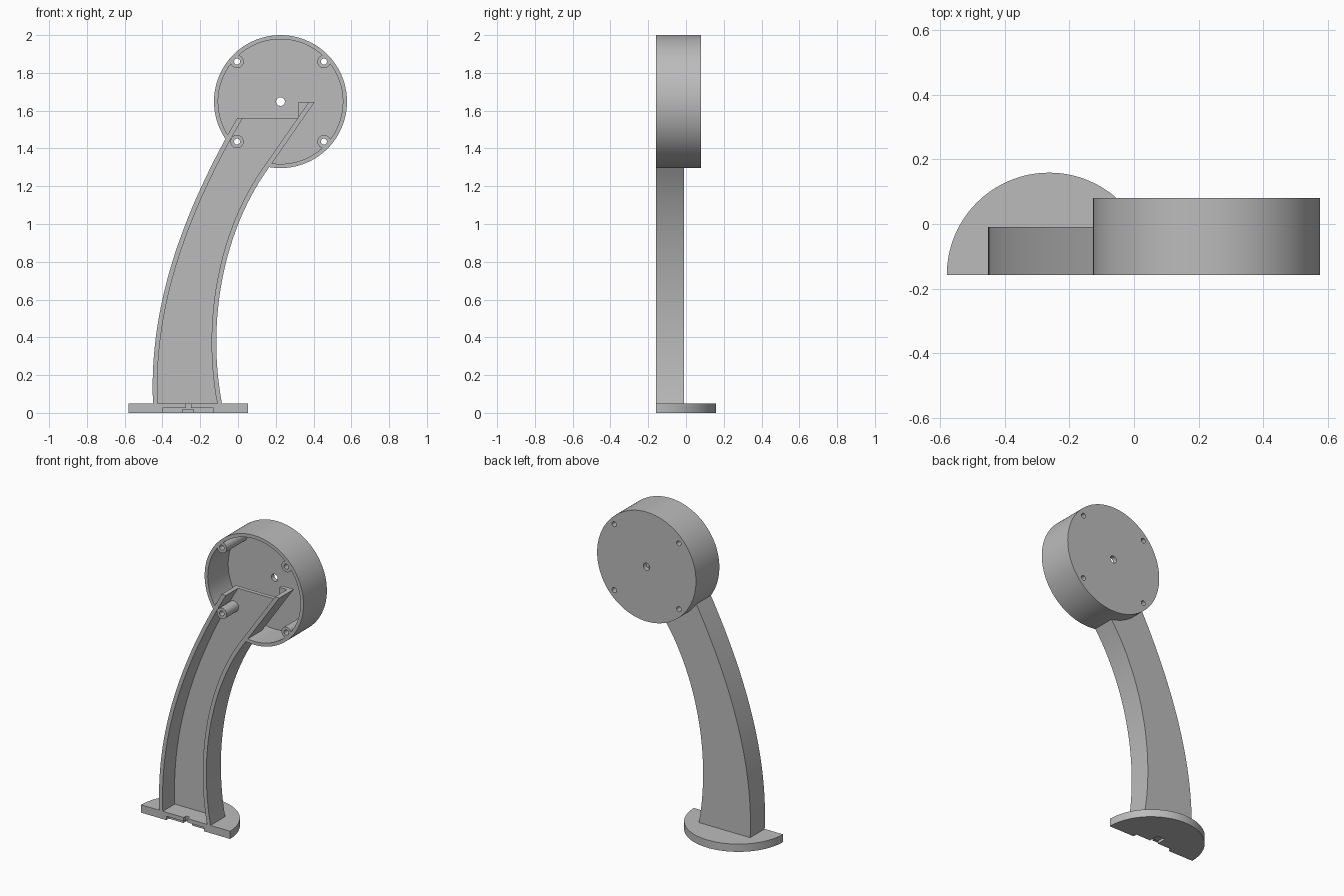
import bpy, bmesh, math
from mathutils import Vector
from mathutils.geometry import interpolate_bezier

if "Cube" in bpy.data.objects:
    bpy.data.objects.remove(bpy.data.objects["Cube"], do_unlink=True)

GREY = (0.5, 0.5, 0.5, 1)
mat = bpy.data.materials.new("plain grey")
mat.use_nodes = True
mat.diffuse_color = GREY
mat.node_tree.nodes["Principled BSDF"].inputs["Base Color"].default_value = GREY

FRONT, WALL = -0.158, 0.025
HUB = Vector((0.225, 1.648))
OPEN = FRONT - 0.05          # cutters start in front of the model


def prism(name, points, y0, y1):
    """Extrude an (x, z) outline from y0 to y1."""
    bm = bmesh.new()
    face = bm.faces.new([bm.verts.new((p[0], y0, p[1])) for p in points])
    new = bmesh.ops.extrude_face_region(bm, geom=[face])["geom"]
    moved = [v for v in new if isinstance(v, bmesh.types.BMVert)]
    bmesh.ops.translate(bm, verts=moved, vec=(0, y1 - y0, 0))
    bmesh.ops.recalc_face_normals(bm, faces=bm.faces)
    mesh = bpy.data.meshes.new(name)
    bm.to_mesh(mesh)
    bm.free()
    mesh.materials.append(mat)
    obj = bpy.data.objects.new(name, mesh)
    bpy.context.collection.objects.link(obj)
    return obj


def disc(name, centre, radius, y0, y1, sides=96):
    turns = [2 * math.pi * i / sides for i in range(sides)]
    return prism(name, [(centre[0] + radius * math.cos(a), centre[1] + radius * math.sin(a))
                        for a in turns], y0, y1)


def box(name, x0, x1, z0, z1, y0, y1):
    return prism(name, [(x0, z0), (x1, z0), (x1, z1), (x0, z1)], y0, y1)


def cut(obj, cutters):
    for c in cutters:
        c.hide_render = True
        mod = obj.modifiers.new("cut", "BOOLEAN")
        mod.operation, mod.solver, mod.object = "DIFFERENCE", "EXACT", c
        bpy.context.view_layer.objects.active = obj
        bpy.ops.object.modifier_apply(modifier=mod.name)


def curve(*controls):
    pts = [Vector((x, z, 0)) for x, z in controls]
    return [p.to_2d() for p in interpolate_bezier(*pts, 28)]


def offset(path, d):
    """Shift a path sideways; positive is to its right."""
    out = []
    for i, p in enumerate(path):
        t = (path[min(i + 1, len(path) - 1)] - path[max(i - 1, 0)]).normalized()
        out.append(p + Vector((t.y, -t.x)) * d)
    return out


# Arm outlines
left = curve((-0.45, 0.05), (-0.47, 0.5), (-0.34, 0.98), (-0.005, 1.56))
right = curve((-0.085, 0.05), (-0.17, 0.5), (-0.07, 0.98), (0.165, 1.3))
right.append(Vector((0.405, 1.645)))
inner_left, inner_right = offset(left, WALL), offset(right, -WALL)
for path in (inner_left, inner_right):
    path[0].y = 0.05
along = (right[-1] - right[-2]).normalized()
inner_right[-1] += along * 0.05
inner_left[-1] += Vector((0.03, 0.05))

# Cutters
pocket = prism("pocket_cutter", inner_right + inner_left[::-1], OPEN, -0.036)
posts_at = [HUB + Vector((sx * 0.23, sz * 0.212)) for sx in (-1, 1) for sz in (-1, 1)]
holes = [disc("hole_cutter", p, 0.016, OPEN, 0.2, 24) for p in posts_at]
holes.append(disc("hole_cutter", HUB, 0.023, OPEN, 0.2, 32))
cavity = disc("cavity_cutter", HUB, 0.33, OPEN, 0.05)

# Curved channel arm, with its stepped end inside the drum
arm = prism("arm", right + [(0.32, 1.645), (0.32, 1.56)] + left[::-1], FRONT, -0.01)
cut(arm, [pocket] + holes[:4])

# Round housing, open at the front
drum = disc("drum_housing", HUB, 0.352, FRONT, 0.08, 128)
cut(drum, [cavity, pocket] + holes)

# Hollow screw posts
posts = []
for i, p in enumerate(posts_at):
    post = disc(f"screw_post_{i + 1}", p, 0.035, FRONT, 0.06, 32)
    cut(post, [holes[i]])
    posts.append(post)

# Half-round foot: outline drawn flat, then laid down
R, CX = 0.317, -0.263
foot = prism("foot", [(CX + R * math.cos(math.pi * i / 64), R * math.sin(math.pi * i / 64))
                      for i in range(65)], 0, 0.05)
for v in foot.data.vertices:
    x, y, z = v.co
    v.co = (x, z + FRONT, y)
foot.data.flip_normals()
# Cable recess along the front underside
notches = [box("recess_cutter", -0.4, -0.13, -0.1, 0.025, OPEN, FRONT + 0.025),
           box("slot_cutter", -0.295, -0.235, -0.1, 0.018, OPEN, FRONT + 0.09),
           box("notch_cutter", -0.276, -0.25, -0.1, 0.1, OPEN, FRONT + 0.025)]
cut(foot, notches)

# Remove cutters and shade
for c in [pocket, cavity] + holes + notches:
    bpy.data.objects.remove(c, do_unlink=True)
bpy.ops.object.select_all(action="DESELECT")
for obj in [arm, drum, foot] + posts:
    obj.select_set(True)
bpy.context.view_layer.objects.active = arm
bpy.ops.object.shade_smooth_by_angle(angle=math.radians(30))
